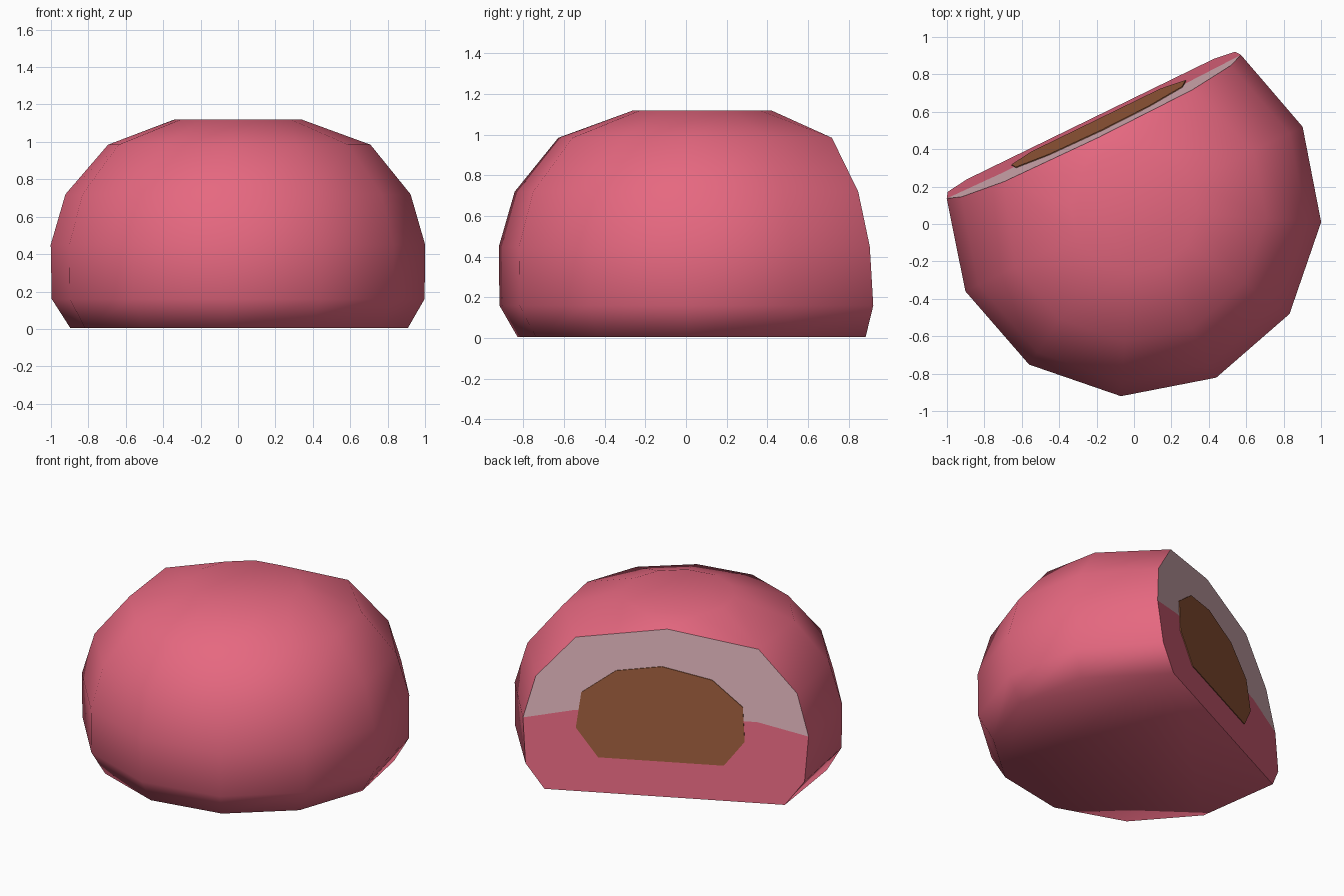
import bpy, bmesh, math
from mathutils import Vector

if "Cube" in bpy.data.objects:
    bpy.data.objects.remove(bpy.data.objects["Cube"])

CENTRE = Vector((0, 0.08, 0))
CUT = math.radians(116)                      # direction the cut face looks
N = Vector((math.cos(CUT), math.sin(CUT), 0))
T = Vector((-N.y, N.x, 0))                   # sideways along the cut


def depth(z):
    return 0.535 - 0.1 * z                   # cut leans back slightly


def on_cut(t, z, out=0.0):
    return CENTRE + N * (depth(z) + out) + T * t + Vector((0, 0, z))


def polar(a, r, z):
    return CENTRE + Vector((r * math.cos(a), r * math.sin(a), z))


def material(name, rgb):
    m = bpy.data.materials.new(name)
    m.diffuse_color = (*rgb, 1)
    m.use_nodes = True
    m.node_tree.nodes["Principled BSDF"].inputs["Base Color"].default_value = m.diffuse_color
    return m


def make_object(name, bm, mats):
    bmesh.ops.recalc_face_normals(bm, faces=bm.faces)
    me = bpy.data.meshes.new(name)
    bm.to_mesh(me)
    bm.free()
    for m in mats:
        me.materials.append(m)
    ob = bpy.data.objects.new(name, me)
    bpy.context.collection.objects.link(ob)
    return ob


pink = material("pink dough", (0.79, 0.138, 0.216))
pale = material("pale inside", (0.745, 0.462, 0.503))
brown = material("brown filling", (0.328, 0.107, 0.045))

# Dough: open rings around the body, ending on the cut
bm = bmesh.new()
rows = []
for r, z in [(0.91, 0.004), (1.0, 0.16), (1.003, 0.45), (0.925, 0.72), (0.71, 0.985)]:
    end = math.acos(depth(z) / r)
    angles = [CUT + end]
    angles += [CUT + math.radians(90 + 30 * i) for i in range(7)]
    angles += [CUT + 2 * math.pi - end]
    rows.append([bm.verts.new(polar(a, r, z)) for a in angles])
cap = [bm.verts.new(polar(CUT + math.radians(60 + 30 * i), 0.34, 1.12)) for i in range(12)]
for low, high in zip(rows, rows[1:] + [cap[:9]]):
    for i in range(8):
        bm.faces.new((low[i], low[i + 1], high[i + 1], high[i]))

# Roof between the cap and the top of the cut, then cap and base
peak = bm.verts.new(on_cut(0, 1.075))
bm.faces.new((rows[-1][8], peak, cap[9], cap[8]))
bm.faces.new((peak, cap[10], cap[9]))
bm.faces.new((peak, cap[11], cap[10]))
bm.faces.new((peak, rows[-1][0], cap[0], cap[11]))
bm.faces.new(cap)
bm.faces.new(rows[0])

# Cut face, split into pink lower and pale upper parts
cut = bm.faces.new([r[0] for r in rows] + [peak] + [r[8] for r in reversed(rows)])
bmesh.utils.face_split(cut, rows[2][0], rows[2][8],
                       coords=[on_cut(0.56, 0.52), on_cut(-0.56, 0.52)])
bm.normal_update()
for f in bm.faces:
    f.smooth = True
cut_faces = [f for f in bm.faces if abs(f.normal.dot(N)) > 0.97
             and all(abs((v.co - CENTRE).dot(N) - depth(v.co.z)) < 0.01 for v in f.verts)]
for f in cut_faces:
    f.smooth = False
    f.material_index = 1 if f.calc_center_median().z > 0.5 else 0
    for e in f.edges:
        if any(g not in cut_faces for g in e.link_faces):
            e.smooth = False
make_object("dough_body", bm, [pink, pale])

# Filling: thin plate on the cut
outline = [(-0.52, 0.637), (-0.31, 0.79), (-0.03, 0.835), (0.28, 0.77), (0.47, 0.61),
           (0.485, 0.39), (0.36, 0.23), (-0.41, 0.23), (-0.55, 0.41)]
bm = bmesh.new()
back = [bm.verts.new(on_cut(t, z, -0.003)) for t, z in outline]
front = [bm.verts.new(on_cut(t, z, 0.005)) for t, z in outline]
bm.faces.new(back)
bm.faces.new(front)
for i in range(len(outline)):
    j = (i + 1) % len(outline)
    bm.faces.new((back[i], back[j], front[j], front[i]))
make_object("filling", bm, [brown])
